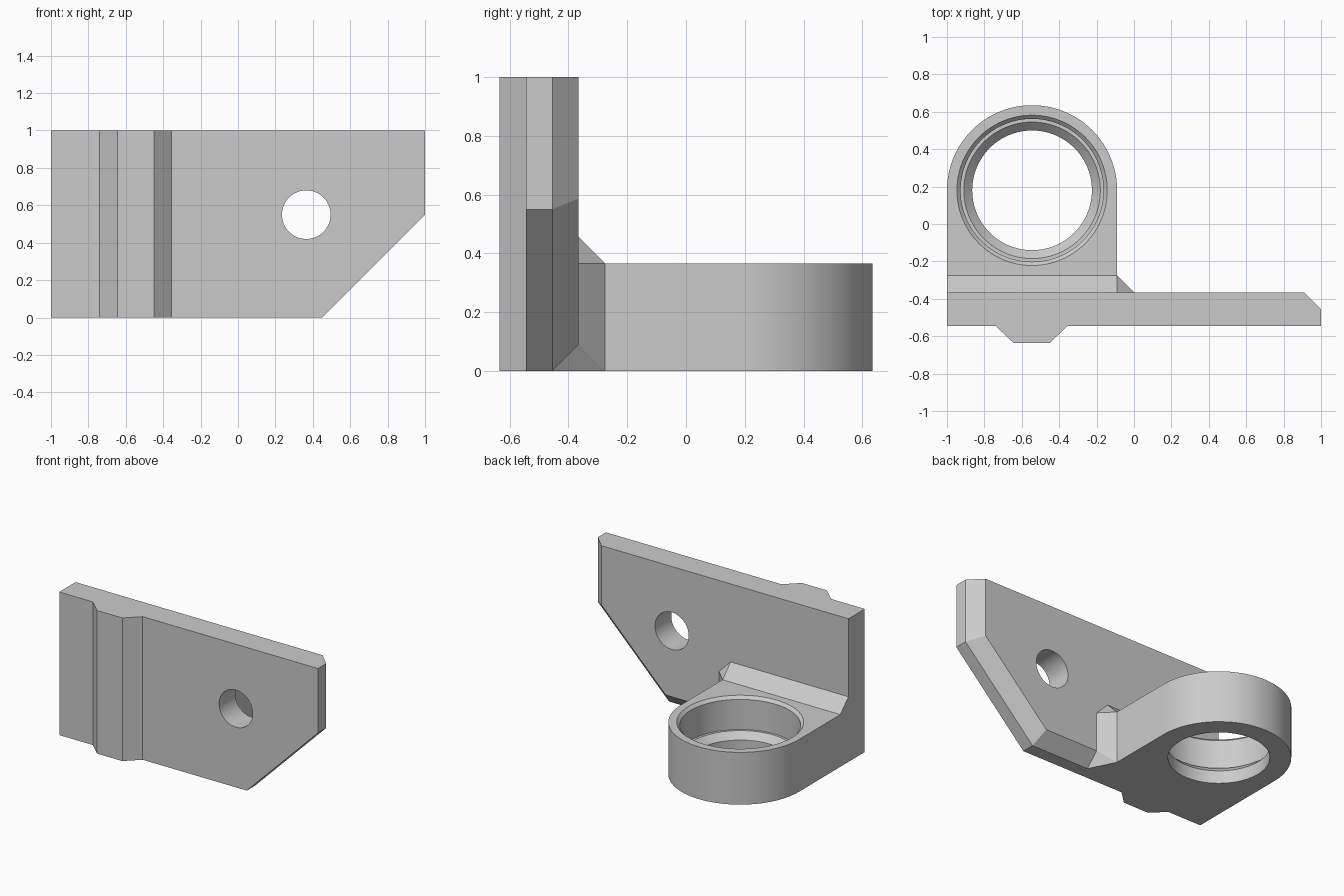
import bpy, bmesh
from math import cos, sin, pi, radians

cube = bpy.data.objects.get("Cube")
if cube:
    bpy.data.objects.remove(cube)

grey = bpy.data.materials.new("plain grey")
grey.use_nodes = True
grey.diffuse_color = (0.6, 0.6, 0.6, 1)
grey.node_tree.nodes["Principled BSDF"].inputs["Base Color"].default_value = (0.6, 0.6, 0.6, 1)


def finish(name, bm):
    bmesh.ops.recalc_face_normals(bm, faces=bm.faces)
    mesh = bpy.data.meshes.new(name)
    bm.to_mesh(mesh)
    bm.free()
    mesh.materials.append(grey)
    obj = bpy.data.objects.new(name, mesh)
    bpy.context.collection.objects.link(obj)
    return obj


def hull(name, points):
    """Convex solid around a few corner points."""
    bm = bmesh.new()
    for p in points:
        bm.verts.new(p)
    bmesh.ops.convex_hull(bm, input=bm.verts)
    bmesh.ops.dissolve_limit(bm, angle_limit=radians(0.5), verts=bm.verts, edges=bm.edges)
    return finish(name, bm)


def prism(name, outline, z0, z1):
    """Extrude an outline in x, y from z0 to z1."""
    bm = bmesh.new()
    face = bm.faces.new([bm.verts.new((x, y, z0)) for x, y in outline])
    new = bmesh.ops.extrude_face_region(bm, geom=[face])["geom"]
    verts = [g for g in new if isinstance(g, bmesh.types.BMVert)]
    bmesh.ops.translate(bm, verts=verts, vec=(0, 0, z1 - z0))
    return finish(name, bm)


def lathe(name, profile, centre, axis="z", n=96):
    """Closed turned solid from (radius, height) pairs."""
    bm = bmesh.new()
    rings = []
    for r, h in profile:
        ring = []
        for i in range(n):
            a, b = r * cos(2 * pi * i / n), r * sin(2 * pi * i / n)
            p = (a, b, h) if axis == "z" else (a, h, b)
            ring.append(bm.verts.new([p[k] + centre[k] for k in range(3)]))
        rings.append(ring)
    for low, high in zip(rings, rings[1:]):
        for i in range(n):
            j = (i + 1) % n
            bm.faces.new((low[i], low[j], high[j], high[i]))
    bm.faces.new(rings[0])
    bm.faces.new(rings[-1])
    return finish(name, bm)


def combine(target, tool, operation):
    mod = target.modifiers.new(tool.name, "BOOLEAN")
    mod.operation, mod.solver, mod.object = operation, "EXACT", tool
    bpy.context.view_layer.objects.active = target
    bpy.ops.object.modifier_apply(modifier=mod.name)
    bpy.data.objects.remove(tool)


FRONT, MID, BACK, C = -0.545, -0.455, -0.365, 0.09
RING_X, RING_Y, RING_R, RING_TOP = -0.545, 0.18, 0.455, 0.365
SIDE = RING_X + RING_R

# Mounting plate with a clipped corner and bevelled rear edges
outer = [(-1, 0), (0.45, 0), (1, 0.55), (1, 1), (-1, 1)]
inner = [(-1, C), (0.413, C), (1 - C, 0.587), (1 - C, 1), (-1, 1)]
bracket = hull("bracket", [(x, y, z) for y in (FRONT, MID) for x, z in outer]
               + [(x, BACK, z) for x, z in inner])

# Locating rib on the front
rib = prism("rib", [(-0.74, -0.5), (-0.74, FRONT), (-0.645, -0.635),
                    (-0.45, -0.635), (-0.355, FRONT), (-0.355, -0.5)], 0, 1)

# Round-ended ring block
arc = [(RING_X + RING_R * cos(pi * i / 48), RING_Y + RING_R * sin(pi * i / 48))
       for i in range(49)]
block = prism("ring_block", [(-1, -0.5), (SIDE, -0.5)] + arc, 0, RING_TOP)

# Gusset sloping along the block top and down its inner side
gusset = hull("gusset", [(x, y, z) for x in (-1, SIDE) for y, z in
                         [(MID, 0), (MID, RING_TOP + C), (BACK, RING_TOP + C),
                          (BACK + C, RING_TOP), (BACK + C, 0)]]
              + [(0, MID, 0), (0, MID, RING_TOP), (0, BACK, C), (0, BACK, RING_TOP)])

for part in (rib, block, gusset):
    combine(bracket, part, "UNION")

# Stepped bore and bolt hole
bore = lathe("bore", [(0.32, -0.1), (0.32, 0.09), (0.365, 0.135), (0.382, 0.135),
                      (0.382, 0.345), (0.402, RING_TOP), (0.402, 0.5)], (RING_X, RING_Y, 0))
bolt_hole = lathe("bolt_hole", [(0.13, -0.8), (0.13, -0.2)], (0.365, 0, 0.55), "y", 64)
for cutter in (bore, bolt_hole):
    combine(bracket, cutter, "DIFFERENCE")

# Tidy flat regions and smooth only the curved walls
bm = bmesh.new()
bm.from_mesh(bracket.data)
bmesh.ops.remove_doubles(bm, verts=bm.verts, dist=0.0002)
bm.to_mesh(bracket.data)
bm.free()
bpy.ops.object.select_all(action="DESELECT")
bracket.select_set(True)
bpy.context.view_layer.objects.active = bracket
bpy.ops.object.shade_smooth_by_angle(angle=radians(25))
